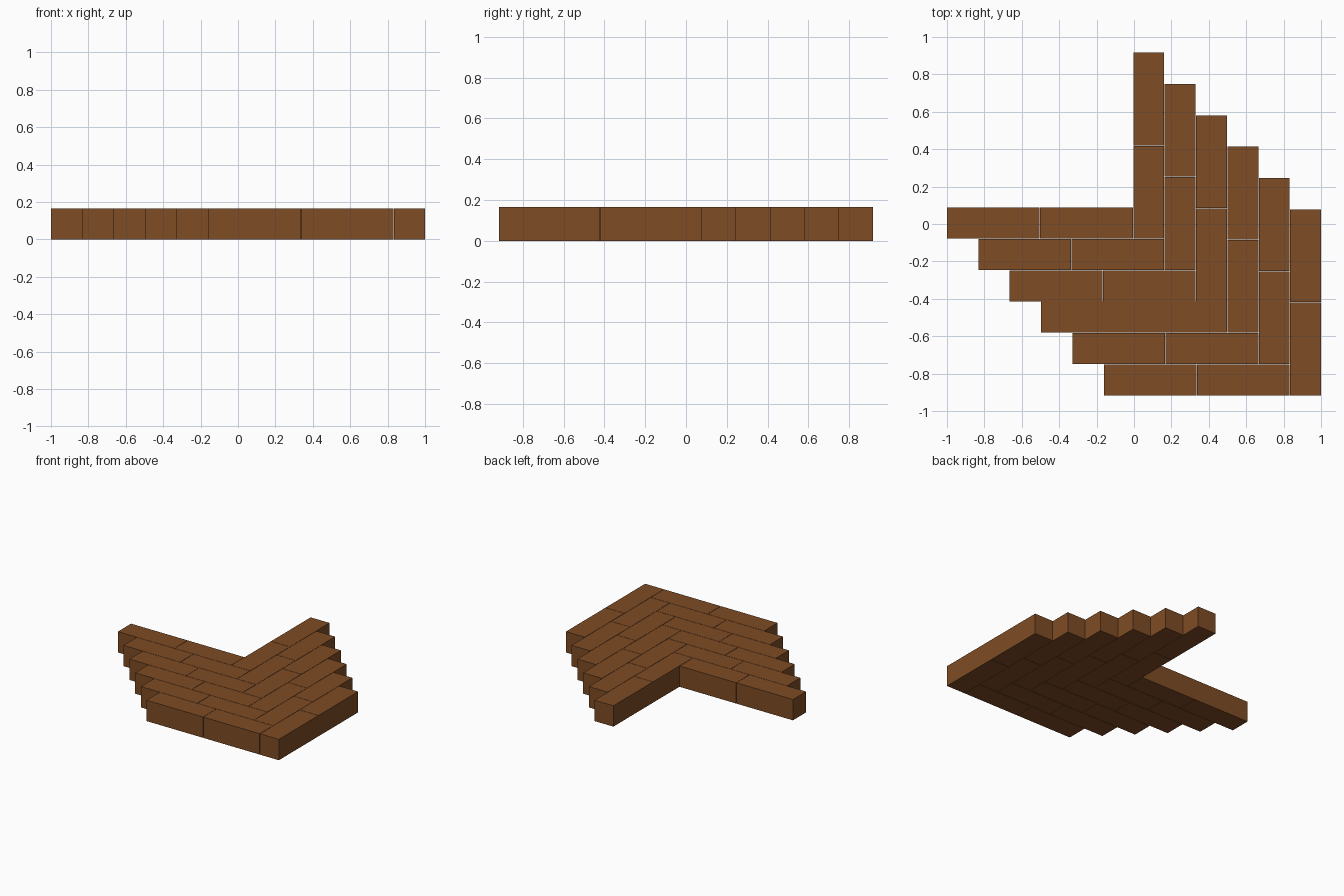
import bpy

if "Cube" in bpy.data.objects:
    bpy.data.objects.remove(bpy.data.objects["Cube"])

# Brick proportions: length is three widths, with a hairline joint
G = 0.0025
W = (2 - 7 * G) / 12
L = 3 * W
STEP = W + G
TOP = (5 * STEP + 2 * L + G) / 2      # far end of the tallest column

wood = bpy.data.materials.new("warm brown wood")
wood.diffuse_color = (0.21, 0.072, 0.018, 1)
wood.use_nodes = True
wood.node_tree.nodes["Principled BSDF"].inputs["Base Color"].default_value = wood.diffuse_color


def block(name, x, y, sx, sy):
    """Rectangular block with its low corner at x, y, resting on the ground."""
    bpy.ops.mesh.primitive_cube_add(size=1, location=(x + sx / 2, y + sy / 2, W / 2))
    ob = bpy.context.object
    ob.name = name
    ob.scale = (sx, sy, W)
    bpy.ops.object.transform_apply(location=False, rotation=False, scale=True)
    ob.data.materials.append(wood)


# Six stepped L-shaped courses, each with two blocks per arm
for i in range(6):
    x0 = -1 + i * STEP                            # left end of the row
    y0 = TOP - i * STEP - 2 * L - G               # front edge of row and column
    for j in range(2):
        block(f"row_block_{i}_{j}", x0 + j * (L + G), y0, L, W)
        block(f"column_block_{i}_{j}", x0 + 2 * (L + G), y0 + j * (L + G), W, L)
